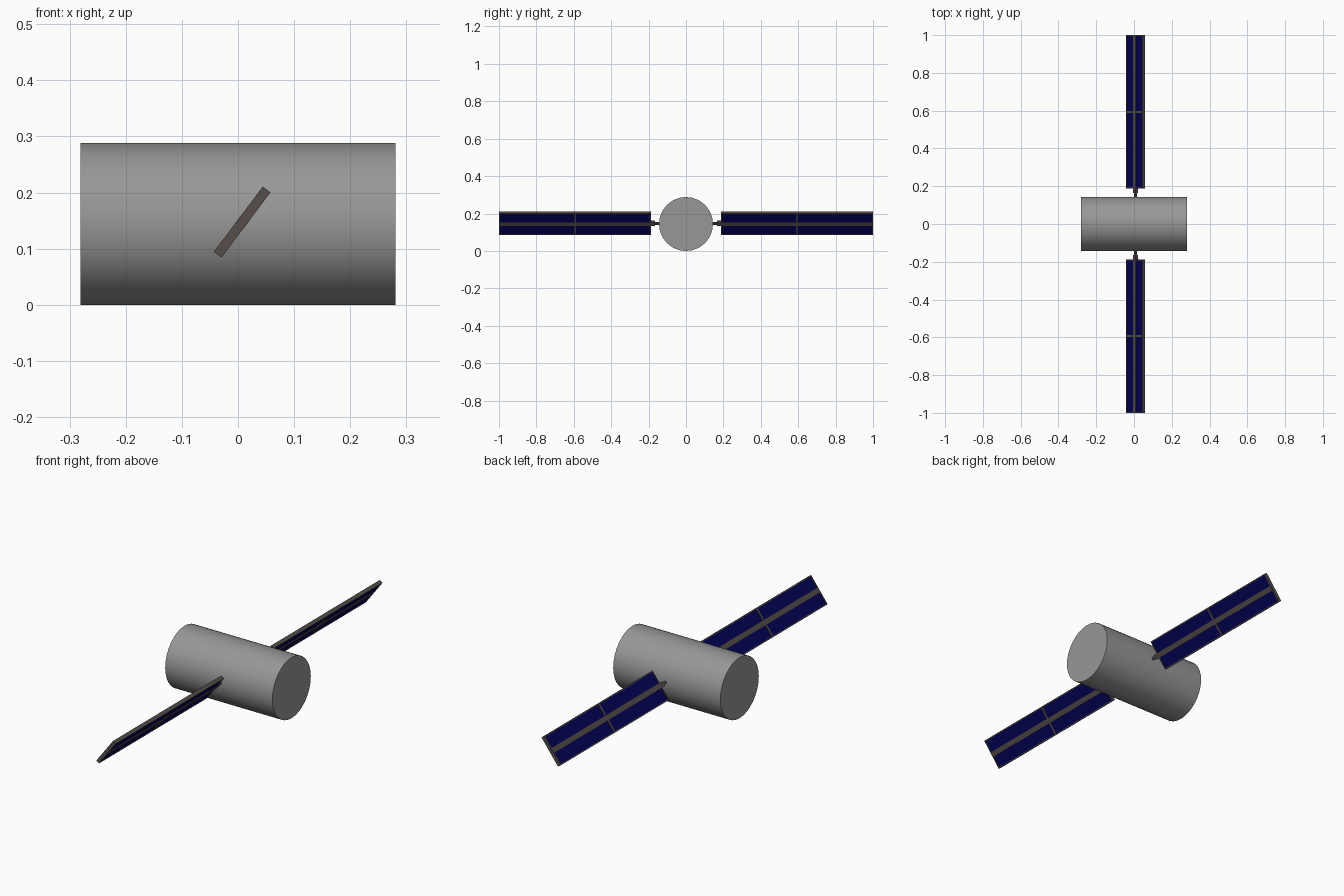
import bpy, math
from mathutils import Matrix

if "Cube" in bpy.data.objects:
    bpy.data.objects.remove(bpy.data.objects["Cube"])

def material(name, color):
    m = bpy.data.materials.new(name)
    m.diffuse_color = color
    m.use_nodes = True
    m.node_tree.nodes["Principled BSDF"].inputs["Base Color"].default_value = m.diffuse_color
    return m

body_mat = material("body_grey", (0.31, 0.31, 0.31, 1))
frame_mat = material("frame_brown", (0.092, 0.075, 0.066, 1))
cell_mat = material("cell_blue", (0.001, 0.001, 0.1, 1))

# Panel pose: tilted about the y axis
TILT = Matrix.Translation((0.0075, 0, 0.1475)) @ Matrix.Rotation(math.radians(-53.1), 4, 'Y')
W, T, Y0, Y1 = 0.145, 0.0172, 0.187, 1.0

def box(name, u, y, t, mat):
    """Box from width range u, length range y and thickness t, in tilted panel space."""
    bpy.ops.mesh.primitive_cube_add(size=1)
    ob = bpy.context.object
    ob.name = name
    size = Matrix.Diagonal((u[1] - u[0], abs(y[1] - y[0]), t, 1))
    pos = Matrix.Translation(((u[0] + u[1]) / 2, (y[0] + y[1]) / 2, 0))
    ob.data.transform(TILT @ pos @ size)
    ob.data.materials.append(mat)
    return ob

# Body: horizontal drum
bpy.ops.mesh.primitive_cylinder_add(vertices=32, radius=0.144, depth=0.562,
                                    location=(0, 0, 0.144), rotation=(0, math.pi / 2, 0))
body = bpy.context.object
body.name = "body"
body.data.materials.append(body_mat)
bpy.ops.object.shade_smooth_by_angle(angle=math.radians(30))

for side, s in (("front", -1), ("back", 1)):
    def part(name, u, y, t, mat=frame_mat):
        box(f"{side}_{name}", u, (s * y[0], s * y[1]), t, mat)

    h, e, mid = W / 2, 0.005, 0.592
    # Blue cell sheet, recessed inside the frame
    part("cells", (-h + e / 2, h - e / 2), (Y0 + e / 2, Y1 - e / 2), T * 0.7, cell_mat)
    # Frame rails, end bars and divider
    part("lower_rail", (-h, -h + e), (Y0, Y1), T)
    part("upper_rail", (h - e, h), (Y0, Y1), T)
    for name, a, b in (("inner_bar", Y0, Y0 + e), ("divider", mid - e, mid + e),
                       ("outer_bar", Y1 - e, Y1)):
        part(name, (-h + e, h - e), (a, b), T)
    # Central spine and the thinner neck into the body
    part("spine", (-0.0115, 0.0115), (0.165, Y1 - e), T * 1.02)
    part("neck", (-0.006, 0.006), (0.12, 0.165), 0.01)
